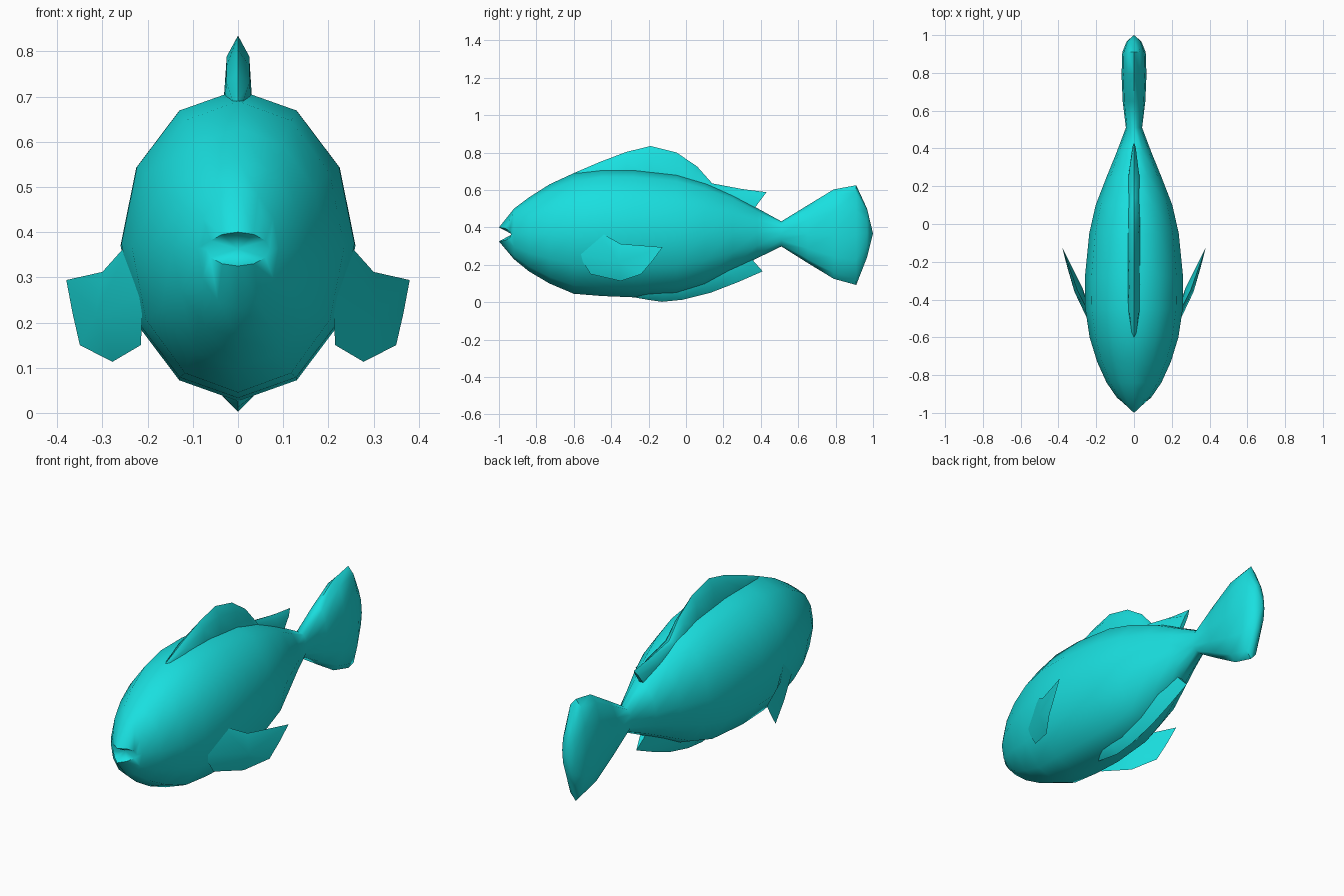
import bpy, bmesh, math

if "Cube" in bpy.data.objects:
    bpy.data.objects.remove(bpy.data.objects["Cube"])

teal = bpy.data.materials.new("teal")
teal.diffuse_color = (0.01, 0.74, 0.74, 1)
teal.use_nodes = True
teal.node_tree.nodes["Principled BSDF"].inputs["Base Color"].default_value = teal.diffuse_color


def finish(bm, name, angle):
    bmesh.ops.recalc_face_normals(bm, faces=bm.faces)
    me = bpy.data.meshes.new(name)
    bm.to_mesh(me)
    bm.free()
    ob = bpy.data.objects.new(name, me)
    bpy.context.collection.objects.link(ob)
    me.materials.append(teal)
    bpy.ops.object.select_all(action='DESELECT')
    ob.select_set(True)
    bpy.context.view_layer.objects.active = ob
    bpy.ops.object.shade_smooth_by_angle(angle=math.radians(angle))
    return ob


def bridge(bm, a, b, closed=True):
    n = len(a)
    for i in range(n if closed else n - 1):
        j = (i + 1) % n
        bm.faces.new((a[i], a[j], b[j], b[i]))


def fan(bm, ring, co):
    c = bm.verts.new(co)
    for i in range(len(ring)):
        bm.faces.new((ring[i], ring[(i + 1) % len(ring)], c))


# Body and tail: elliptical rings (y, half width, bottom z, top z)
N = 12
sections = [
    (-1.00, 0.070, 0.325, 0.400), (-0.92, 0.090, 0.230, 0.500),
    (-0.84, 0.145, 0.165, 0.560), (-0.73, 0.195, 0.100, 0.630),
    (-0.60, 0.235, 0.045, 0.690), (-0.45, 0.258, 0.033, 0.715),
    (-0.28, 0.260, 0.026, 0.715), (-0.05, 0.237, 0.038, 0.690),
    (0.10, 0.203, 0.085, 0.645), (0.25, 0.145, 0.165, 0.580),
    (0.38, 0.092, 0.235, 0.503), (0.51, 0.043, 0.298, 0.432),
    (0.65, 0.060, 0.210, 0.518), (0.79, 0.066, 0.125, 0.603),
    (0.91, 0.062, 0.092, 0.625), (0.968, 0.038, 0.240, 0.500),
]
bm = bmesh.new()
rings = []
for k, (y, w, lo, hi) in enumerate(sections):
    ring = []
    for i in range(N):
        a = 2 * math.pi * i / N
        notch = 0.065 * abs(math.cos(a)) if k == 0 else 0  # mouth corners sit back
        ring.append(bm.verts.new((w * math.cos(a), y + notch,
                                  (lo + hi) / 2 + (hi - lo) / 2 * math.sin(a))))
    rings.append(ring)
for a, b in zip(rings, rings[1:]):
    bridge(bm, a, b)
fan(bm, rings[0], (0, -0.93, 0.363))
fan(bm, rings[-1], (0, 1.0, 0.367))
finish(bm, "body_and_tail", 55)


# Median fins: wedge between a root line and a free edge, both (y, z)
def median_fin(name, edge, root, half, shoulder):
    bm = bmesh.new()
    rings = []
    for k, ((ey, ez), (ry, rz)) in enumerate(zip(edge, root)):
        t = half * (0.35 if k in (0, len(edge) - 1) else 1)
        my, mz = ry + (ey - ry) * shoulder, rz + (ez - rz) * shoulder
        rings.append([bm.verts.new(p) for p in (
            (-t * 1.3, ry, rz), (-t, my, mz), (0, ey, ez), (t, my, mz), (t * 1.3, ry, rz))])
    for a, b in zip(rings, rings[1:]):
        bridge(bm, a, b)
    bm.faces.new(rings[0])
    bm.faces.new(rings[-1])
    finish(bm, name, 50)


median_fin("dorsal_fin",
           [(-0.60, 0.690), (-0.46, 0.750), (-0.32, 0.803), (-0.19, 0.835), (-0.05, 0.800),
            (0.06, 0.725), (0.14, 0.635), (0.30, 0.605), (0.43, 0.588)],
           [(-0.60, 0.660), (-0.46, 0.680), (-0.32, 0.680), (-0.19, 0.670), (-0.05, 0.650),
            (0.04, 0.630), (0.11, 0.600), (0.23, 0.560), (0.35, 0.480)], 0.025, 0.72)
median_fin("anal_fin",
           [(-0.30, 0.030), (-0.20, 0.012), (-0.13, 0.002), (-0.02, 0.013), (0.13, 0.050),
            (0.28, 0.108), (0.41, 0.165)],
           [(-0.30, 0.060), (-0.20, 0.060), (-0.13, 0.065), (-0.02, 0.080), (0.10, 0.130),
            (0.22, 0.190), (0.33, 0.255)], 0.034, 0.45)

# Pectoral fins: lens-shaped plates, mirrored left and right
outline = [(0.235, -0.48, 0.385), (0.300, -0.35, 0.312), (0.380, -0.125, 0.294),
           (0.366, -0.18, 0.220), (0.350, -0.24, 0.150), (0.278, -0.35, 0.113),
           (0.215, -0.51, 0.150), (0.210, -0.58, 0.260)]
for side, name in ((1, "pectoral_fin_right"), (-1, "pectoral_fin_left")):
    bm = bmesh.new()
    rim = [bm.verts.new((side * x, y, z)) for x, y, z in outline]
    fan(bm, rim, (side * 0.315, -0.36, 0.215))
    fan(bm, rim, (side * 0.272, -0.34, 0.215))
    finish(bm, name, 40)
